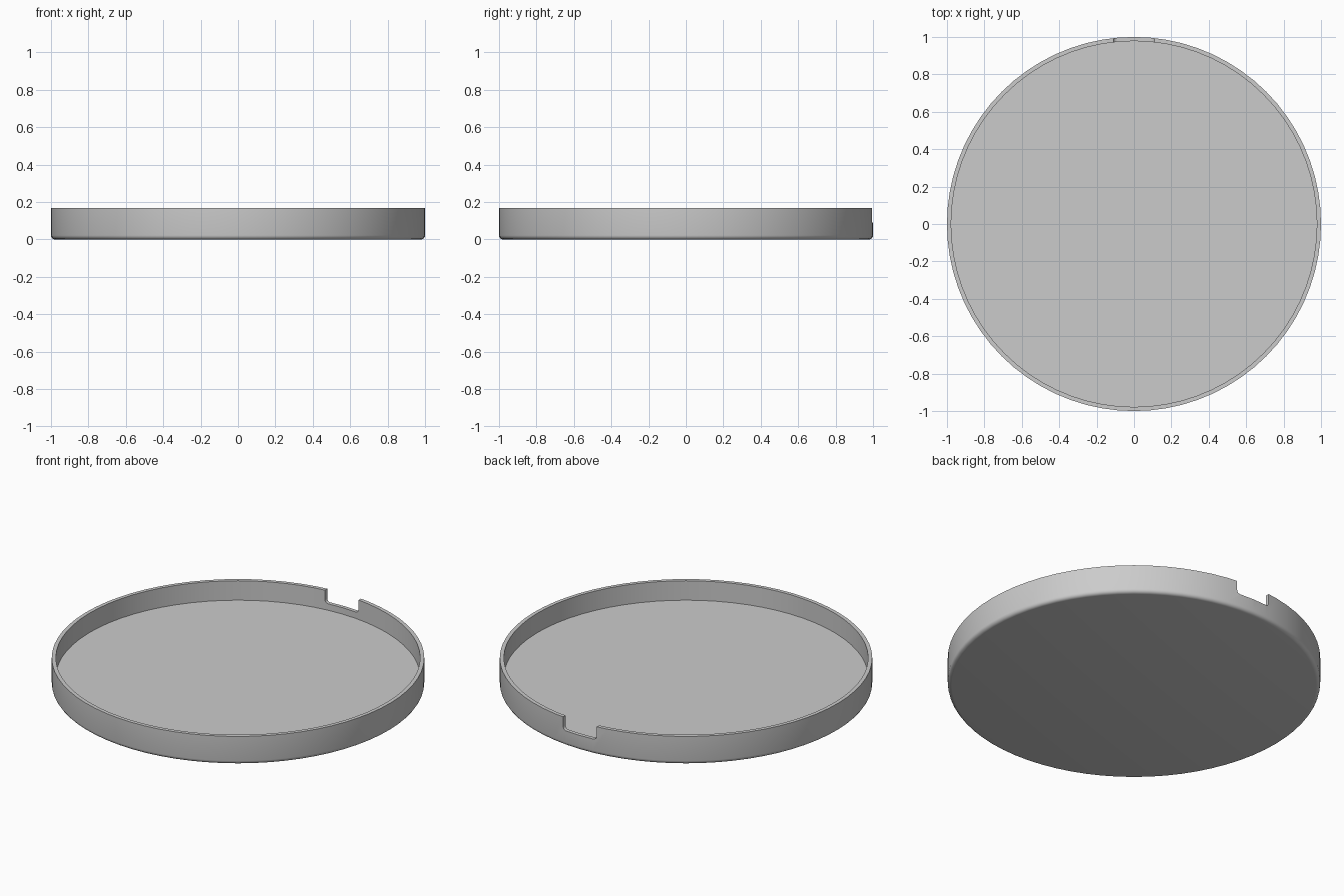
import bpy, bmesh, math
from mathutils import Matrix

HEIGHT, FLOOR, WALL, ROUND = 0.167, 0.052, 0.022, 0.022
SEGMENTS = 72

cube = bpy.data.objects.get("Cube")
if cube:
    bpy.data.objects.remove(cube, do_unlink=True)


def make_object(name, bm):
    bmesh.ops.recalc_face_normals(bm, faces=bm.faces)
    mesh = bpy.data.meshes.new(name)
    bm.to_mesh(mesh)
    bm.free()
    obj = bpy.data.objects.new(name, mesh)
    bpy.context.collection.objects.link(obj)
    return obj


# Plain grey material
grey = bpy.data.materials.new("plain grey")
grey.use_nodes = True
grey.diffuse_color = (0.6, 0.6, 0.6, 1)
grey.node_tree.nodes["Principled BSDF"].inputs["Base Color"].default_value = grey.diffuse_color

# Tray body: turned profile with a rounded lower edge
arc = [math.radians(a) for a in (0, 22.5, 45, 67.5, 90)]
profile = [(1 - ROUND + ROUND * math.sin(a), ROUND - ROUND * math.cos(a)) for a in arc]
profile += [(1, HEIGHT), (1 - WALL, HEIGHT), (1 - WALL, FLOOR)]
bm = bmesh.new()
rings = []
for r, z in profile:
    angles = [math.tau * i / SEGMENTS for i in range(SEGMENTS)]
    rings.append([bm.verts.new((r * math.cos(a), r * math.sin(a), z)) for a in angles])
for low, high in zip(rings, rings[1:]):
    for i in range(SEGMENTS):
        j = (i + 1) % SEGMENTS
        bm.faces.new((low[i], low[j], high[j], high[i]))
bm.faces.new(rings[0])
bm.faces.new(rings[-1])
tray = make_object("round_tray", bm)
tray.data.materials.append(grey)

# Notch cutter: block with rounded lower corners, through the back wall
bm = bmesh.new()
bmesh.ops.create_cube(bm, size=1, matrix=Matrix.Translation((0, 1, 0.19)) @ Matrix.Diagonal((0.22, 0.2, 0.2, 1)))
lower = [e for e in bm.edges
         if all(v.co.z < 0.15 for v in e.verts) and abs(e.verts[0].co.x - e.verts[1].co.x) < 0.01]
bmesh.ops.bevel(bm, geom=lower, offset=0.02, segments=4, profile=0.5, affect='EDGES')
cutter = make_object("notch_cutter", bm)
cutter.hide_render = True

# Cut the notch and remove the cutter
cut = tray.modifiers.new("notch", 'BOOLEAN')
cut.operation = 'DIFFERENCE'
cut.solver = 'EXACT'
cut.object = cutter
bpy.ops.object.select_all(action='DESELECT')
bpy.context.view_layer.objects.active = tray
tray.select_set(True)
bpy.ops.object.modifier_apply(modifier=cut.name)
bpy.data.objects.remove(cutter, do_unlink=True)
bpy.ops.object.shade_smooth_by_angle(angle=math.radians(30))
